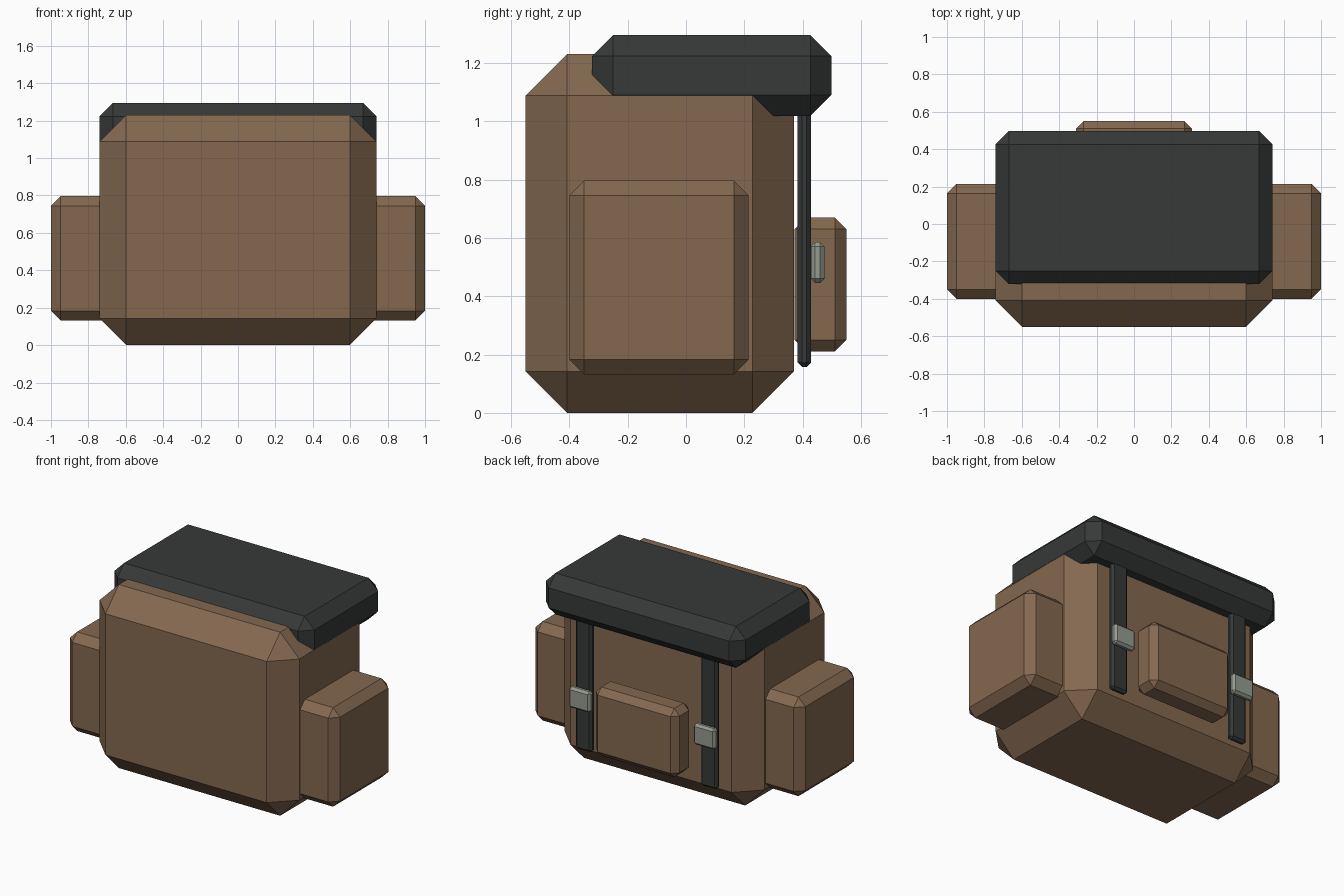
import bpy, bmesh
from mathutils import Vector

if "Cube" in bpy.data.objects:
    bpy.data.objects.remove(bpy.data.objects["Cube"])


def material(name, rgb):
    m = bpy.data.materials.new(name)
    m.diffuse_color = (*rgb, 1)
    m.use_nodes = True
    m.node_tree.nodes["Principled BSDF"].inputs["Base Color"].default_value = m.diffuse_color
    return m


canvas = material("brown_canvas", (0.23, 0.14, 0.08))
dark = material("dark_fabric", (0.037, 0.041, 0.040))
metal = material("grey_metal", (0.30, 0.33, 0.28))


def chamfer_box(name, lo, hi, chamfer, mat):
    """Box between two corners with one flat chamfer on every edge."""
    lo, hi = Vector(lo), Vector(hi)
    bm = bmesh.new()
    bmesh.ops.create_cube(bm, size=1)
    bmesh.ops.scale(bm, vec=hi - lo, verts=bm.verts)
    bmesh.ops.translate(bm, vec=(lo + hi) / 2, verts=bm.verts)
    bmesh.ops.bevel(bm, geom=bm.edges[:], offset=chamfer, segments=1,
                    affect='EDGES', profile=0.5)
    bmesh.ops.recalc_face_normals(bm, faces=bm.faces)
    mesh = bpy.data.meshes.new(name)
    bm.to_mesh(mesh)
    bm.free()
    mesh.materials.append(mat)
    obj = bpy.data.objects.new(name, mesh)
    bpy.context.collection.objects.link(obj)
    return obj


def mirrored_pair(name, lo, hi, chamfer, mat):
    """The same box on the right (+x) and the left (-x)."""
    chamfer_box("right_" + name, lo, hi, chamfer, mat)
    chamfer_box("left_" + name, (-hi[0], lo[1], lo[2]),
                (-lo[0], hi[1], hi[2]), chamfer, mat)


# Main bag and the lid that overhangs its back
chamfer_box("bag_body", (-0.74, -0.55, 0), (0.74, 0.37, 1.23), 0.142, canvas)
chamfer_box("lid", (-0.741, -0.322, 1.017), (0.741, 0.498, 1.295), 0.072, dark)

# Pockets
chamfer_box("back_pocket", (-0.31, 0.372, 0.21), (0.31, 0.55, 0.67), 0.04, canvas)
mirrored_pair("side_pocket", (0.60, -0.40, 0.132), (1.0, 0.215, 0.796), 0.051, canvas)

# Straps hanging from the lid, with their buckles
mirrored_pair("strap", (0.403, 0.383, 0.157), (0.525, 0.428, 1.12), 0.015, dark)
mirrored_pair("buckle", (0.382, 0.428, 0.445), (0.543, 0.475, 0.585), 0.015, metal)
